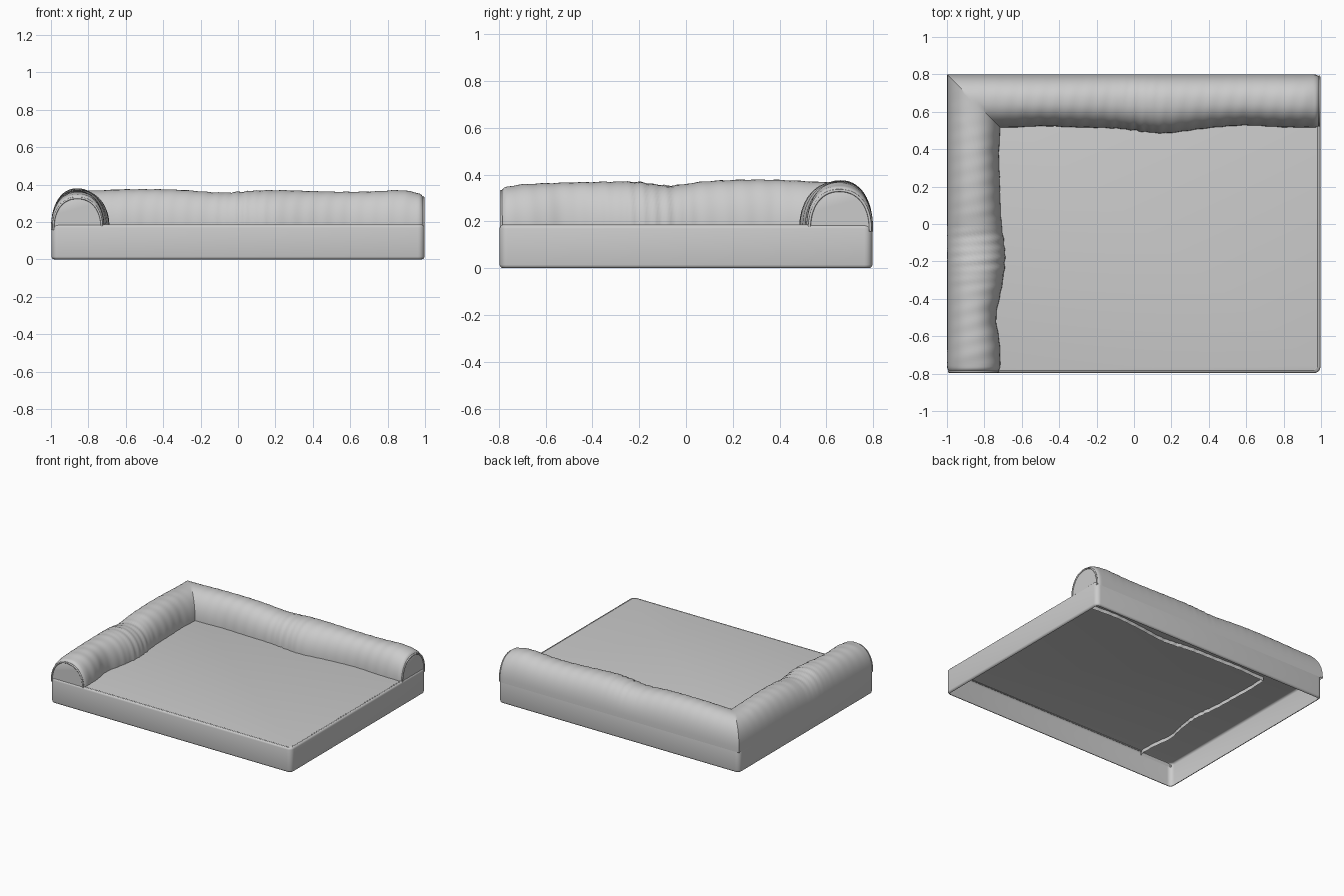
import bpy, bmesh
from math import sin, cos, pi, exp, copysign

if "Cube" in bpy.data.objects:
    bpy.data.objects.remove(bpy.data.objects["Cube"])


def make_object(name, bm, angle=0.6):
    mesh = bpy.data.meshes.new(name)
    bm.to_mesh(mesh)
    bm.free()
    ob = bpy.data.objects.new(name, mesh)
    bpy.context.collection.objects.link(ob)
    bpy.ops.object.select_all(action='DESELECT')
    ob.select_set(True)
    bpy.context.view_layer.objects.active = ob
    bpy.ops.object.shade_smooth_by_angle(angle=angle)
    return ob


def cord(name, pts, radius):
    cu = bpy.data.curves.new(name, 'CURVE')
    cu.dimensions = '3D'
    cu.bevel_depth = radius
    cu.bevel_resolution = 2
    sp = cu.splines.new('POLY')
    sp.points.add(len(pts) - 1)
    for p, co in zip(sp.points, pts):
        p.co = (*co, 1)
    ob = bpy.data.objects.new(name, cu)
    bpy.context.collection.objects.link(ob)


def bumps(a, items):
    return sum(h * exp(-((a - c) / w) ** 2) for c, w, h in items)


# Mattress base: rounded box, open underneath
bm = bmesh.new()
bmesh.ops.create_cube(bm, size=1)
for v in bm.verts:
    v.co.x *= 1.994
    v.co.y *= 1.594
    v.co.z = 0.185 * (v.co.z + 0.5)
upright = [e for e in bm.edges if abs(e.verts[0].co.z - e.verts[1].co.z) > 0.1]
bmesh.ops.bevel(bm, geom=upright, offset=0.035, segments=5, profile=0.5, affect='EDGES')
rims = [e for e in bm.edges if abs(e.verts[0].co.z - e.verts[1].co.z) < 0.01]
bmesh.ops.bevel(bm, geom=rims, offset=0.015, segments=3, profile=0.5, affect='EDGES')
under = [f for f in bm.faces if f.normal.z < -0.99 and f.calc_area() > 1]
bmesh.ops.delete(bm, geom=under, context='FACES')
make_object("mattress_base", bm)

# Seam cord around the exposed mattress edge
cord("mattress_seam", [(-0.75, -0.783, 0.183), (0.965, -0.783, 0.183),
                       (0.981, -0.767, 0.183), (0.981, 0.56, 0.183)], 0.004)

# Bolster: arched profile swept along two arms that meet in a mitre
WIDTH, Z0, N = 0.285, 0.157, 28
ARMS = {
    "back": dict(length=1.99,
                 top=[(0.5, 0.3, 0.008), (0.92, 0.15, -0.012), (1.15, 0.2, 0.004), (1.6, 0.25, -0.006), (1.85, 0.1, 0.005)],
                 inner=[(0.5, 0.15, -0.008), (1.15, 0.18, 0.03), (1.6, 0.15, -0.012)],
                 folds=(1.02, 0.12)),
    "left": dict(length=1.59,
                 top=[(0.5, 0.25, 0.012), (0.87, 0.1, -0.016), (1.05, 0.15, 0.004), (1.5, 0.15, -0.006)],
                 inner=[(0.4, 0.15, -0.008), (0.98, 0.16, 0.026), (1.3, 0.1, -0.022)],
                 folds=(0.95, 0.15)),
}
STEPS = [i / 110 for i in range(107)] + [0.979, 0.985, 0.99, 0.994, 0.997, 0.999, 1.0]


def bolster_point(arm, t, k):
    a = pi * k / N
    c, s = cos(a), max(sin(a), 0)
    d = WIDTH / 2 * (1 - copysign(abs(c) ** 0.9, c))
    h = 0.21 * s ** 0.85
    along = d + t * (arm["length"] - d)
    fade = min(t / 0.12, 1)
    frac = d / WIDTH
    centre, spread = arm["folds"]
    fold = 0.003 * sin(along * 120 + 3 * frac) * exp(-((along - centre) / spread) ** 2)
    fold += 0.0012 * sin(along * 75 + 5 * frac)
    h += fade * s * (bumps(along, arm["top"]) + fold)
    d += fade * frac ** 2 * (bumps(along, arm["inner"]) + fold)
    # draw the arm in towards its stitched end
    e = arm["length"] - along
    h *= 1 - 0.10 * max(0, 1 - e / 0.14) ** 2 - 0.07 * max(0, 1 - e / 0.02) ** 2
    d += (WIDTH / 2 - d) * 0.08 * max(0, 1 - e / 0.03) ** 2
    if arm is ARMS["back"]:
        return (-1 + along, 0.8 - d, Z0 + h)
    return (-1 + d, 0.8 - along, Z0 + h)


bm = bmesh.new()
for name, arm in ARMS.items():
    rows = [[bm.verts.new(bolster_point(arm, t, k)) for k in range(N + 1)] for t in STEPS]
    for r0, r1 in zip(rows, rows[1:]):
        for k in range(N):
            quad = (r0[k], r0[k + 1], r1[k + 1], r1[k])
            bm.faces.new(quad if name == "left" else quad[::-1])
    # flat end panel with piping
    bm.faces.new(rows[-1] if name == "left" else rows[-1][::-1])
    cord(name + "_bolster_piping", [tuple(v.co) for v in rows[-1]], 0.006)
bmesh.ops.remove_doubles(bm, verts=bm.verts[:], dist=0.0005)
bmesh.ops.recalc_face_normals(bm, faces=bm.faces[:])
if sum(f.normal.z * f.calc_area() for f in bm.faces) < 0:
    bmesh.ops.reverse_faces(bm, faces=bm.faces[:])
make_object("bolster", bm)
